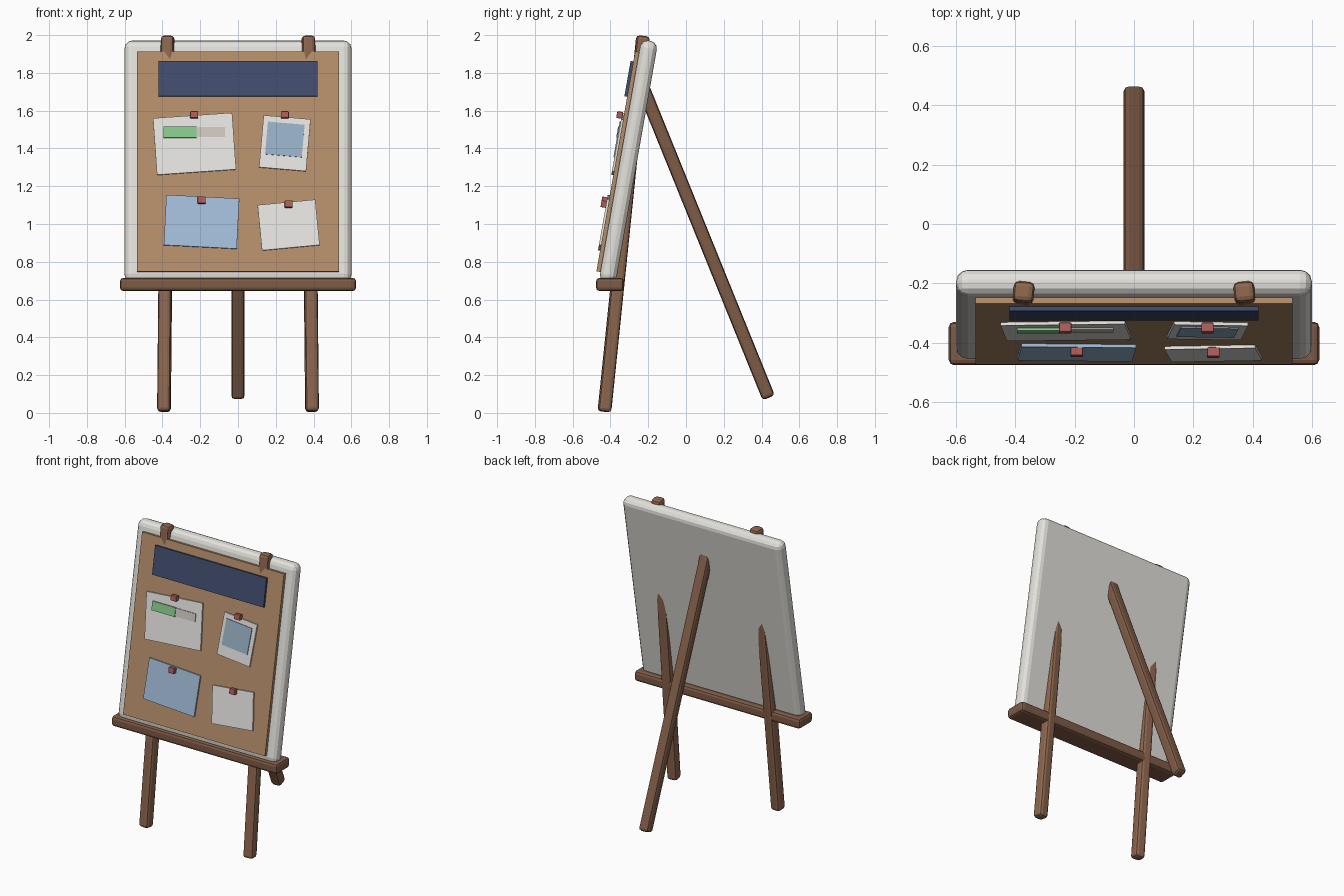
import bpy
from math import radians
from mathutils import Matrix, Vector

if "Cube" in bpy.data.objects:
    bpy.data.objects.remove(bpy.data.objects["Cube"])


def material(name, r, g, b):
    m = bpy.data.materials.new(name)
    lin = [(c / 255) ** 2.2 for c in (r, g, b)]
    m.diffuse_color = (*lin, 1)
    m.use_nodes = True
    m.node_tree.nodes["Principled BSDF"].inputs["Base Color"].default_value = m.diffuse_color
    return m


WOOD = material("wood", 140, 102, 79)
DARK_WOOD = material("dark_wood", 126, 92, 72)
FRAME = material("frame", 226, 224, 218)
CORK = material("cork", 178, 140, 105)
NAVY = material("navy", 66, 77, 108)
PAPER = material("paper", 228, 226, 222)
BLUE = material("blue_paper", 160, 187, 216)
PHOTO = material("photo_blue", 150, 174, 196)
GREEN = material("green", 135, 200, 138)
BEIGE = material("beige", 203, 196, 187)
RED = material("red", 170, 92, 92)


def box(name, size, matrix, mat, bevel=0.0, segments=2):
    bpy.ops.mesh.primitive_cube_add(size=1)
    o = bpy.context.object
    o.name = name
    o.data.transform(Matrix.Diagonal((*size, 1)))
    o.matrix_world = matrix
    o.data.materials.append(mat)
    if bevel:
        b = o.modifiers.new("bevel", 'BEVEL')
        b.width = bevel
        b.segments = segments
    return o


def beam(name, a, b, width, mat):
    a, b = Vector(a), Vector(b)
    rot = (b - a).to_track_quat('Z', 'Y').to_matrix().to_4x4()
    return box(name, (width, width, (b - a).length),
               Matrix.Translation((a + b) / 2) @ rot, mat, 0.018)


# Tilted board frame: local x right, z up the board, -y out of the front
BOARD = Matrix.Translation((0, -0.305, 1.33)) @ Matrix.Rotation(radians(-10), 4, 'X')


def on_board(name, x, z, w, h, back, front, mat, turn=0, bevel=0.0):
    """Box on the board front; z is world height, back/front are depths."""
    v = (z - 1.33 - front * 0.174) / 0.985
    m = (BOARD @ Matrix.Translation((x, -(back + front) / 2, v))
         @ Matrix.Rotation(radians(-turn), 4, 'Y'))
    return box(name, (w, front - back, h), m, mat, bevel)


# Board slab and cork sheet
box("board_slab", (1.2, 0.09, 1.3), BOARD, FRAME, 0.04, 3)
on_board("cork_sheet", 0, 1.332, 1.07, 1.183, 0.04, 0.066, CORK)

# Ledge
box("ledge", (1.25, 0.146, 0.07), Matrix.Translation((0, -0.403, 0.68)), DARK_WOOD, 0.018)

# Legs
for side, s in (("left", -1), ("right", 1)):
    beam("front_leg_" + side, (s * 0.392, -0.432, 0.006), (s * 0.372, -0.227, 1.996), 0.07, WOOD)
beam("back_leg", (0, 0.438, 0.08), (0, -0.238, 1.748), 0.07, DARK_WOOD)

# Header strip and pinned papers
on_board("header_strip", 0, 1.77, 0.84, 0.19, 0.06, 0.081, NAVY)
on_board("chart_paper", -0.23, 1.425, 0.42, 0.305, 0.066, 0.077, PAPER, 4)
on_board("photo_card", 0.248, 1.428, 0.25, 0.28, 0.066, 0.077, PAPER, -5)
on_board("photo_image", 0.248, 1.448, 0.195, 0.175, 0.075, 0.082, PHOTO, -5)
on_board("blue_note", -0.193, 1.012, 0.387, 0.27, 0.066, 0.077, BLUE, -3)
on_board("small_note", 0.268, 0.995, 0.307, 0.245, 0.066, 0.077, PAPER, 5.5)

# Progress bar on the chart paper
on_board("bar_track", -0.232, 1.487, 0.325, 0.054, 0.075, 0.082, BEIGE)
on_board("bar_fill", -0.307, 1.487, 0.175, 0.06, 0.075, 0.086, GREEN)

# Pins
for i, (x, z) in enumerate([(-0.232, 1.58), (0.248, 1.58), (-0.193, 1.128), (0.268, 1.108)]):
    on_board("pin_%d" % (i + 1), x, z, 0.042, 0.036, 0.072, 0.104, RED, 0, 0.004)
